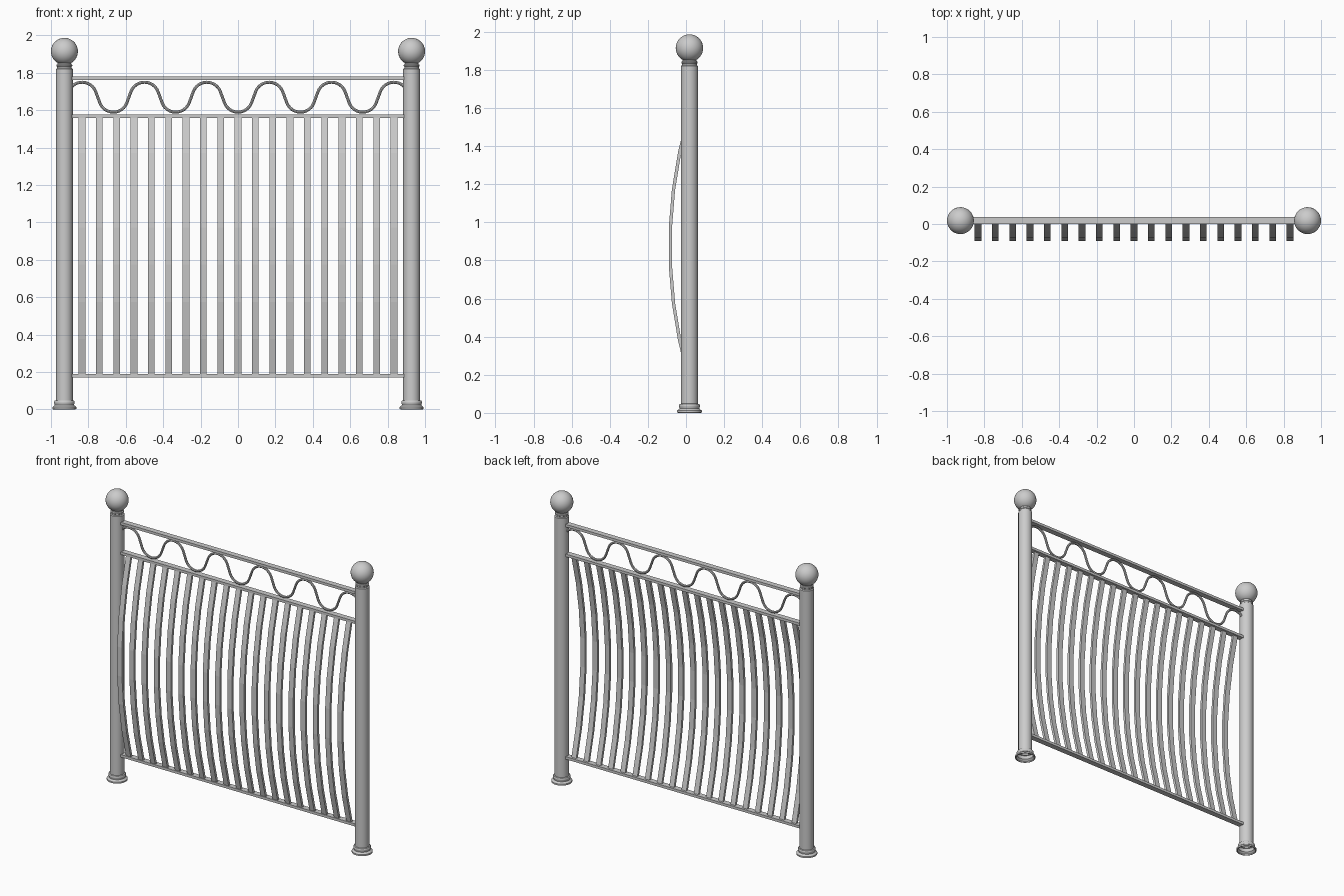
import bpy, bmesh, math
from mathutils import Vector

if "Cube" in bpy.data.objects:
    bpy.data.objects.remove(bpy.data.objects["Cube"])

Y0 = 0.018            # depth of the post and rail centre line
POST_X = 0.928
Z_LOW, Z_MID, Z_TOP = 0.18, 1.567, 1.77


def finish(bm, name, smooth=False):
    bmesh.ops.recalc_face_normals(bm, faces=bm.faces)
    me = bpy.data.meshes.new(name)
    bm.to_mesh(me)
    bm.free()
    ob = bpy.data.objects.new(name, me)
    bpy.context.collection.objects.link(ob)
    if smooth:
        bpy.ops.object.select_all(action='DESELECT')
        ob.select_set(True)
        bpy.context.view_layer.objects.active = ob
        bpy.ops.object.shade_smooth_by_angle(angle=math.radians(35))
    return ob


def lathe(name, profile, x, y, n=32):
    bm = bmesh.new()
    rings = [[bm.verts.new((x + r * math.cos(2 * math.pi * i / n),
                            y + r * math.sin(2 * math.pi * i / n), z))
              for i in range(n)] for r, z in profile]
    for a, b in zip(rings, rings[1:]):
        for i in range(n):
            j = (i + 1) % n
            bm.faces.new((a[i], a[j], b[j], b[i]))
    return finish(bm, name, True)


def sweep(bm, path, section, side):
    """Sweep a cross-section along a planar path; side is the plane normal."""
    rings = []
    for i, p in enumerate(path):
        t = (path[min(i + 1, len(path) - 1)] - path[max(i - 1, 0)]).normalized()
        nrm = side.cross(t)
        rings.append([bm.verts.new(p + side * u + nrm * v) for u, v in section])
    m = len(section)
    for a, b in zip(rings, rings[1:]):
        for i in range(m):
            j = (i + 1) % m
            bm.faces.new((a[i], a[j], b[j], b[i]))
    bm.faces.new(rings[0])
    bm.faces.new(rings[-1][::-1])


def rect(w, h):
    return [(-w / 2, -h / 2), (w / 2, -h / 2), (w / 2, h / 2), (-w / 2, h / 2)]


# Posts with stepped foot, collar and ball finial
post_profile = [(0.058, 0.0), (0.065, 0.002), (0.065, 0.012), (0.058, 0.017),
                (0.052, 0.022), (0.052, 0.027), (0.055, 0.032), (0.055, 0.041),
                (0.052, 0.046), (0.045, 0.048), (0.045, 1.82), (0.039, 1.824),
                (0.039, 1.832), (0.042, 1.835), (0.042, 1.842), (0.037, 1.846),
                (0.035, 1.86)]
for label, x in (("left", -POST_X), ("right", POST_X)):
    lathe(label + "_post", post_profile, x, Y0)
    bm = bmesh.new()
    bmesh.ops.create_uvsphere(bm, u_segments=32, v_segments=18, radius=0.072)
    bmesh.ops.translate(bm, verts=bm.verts, vec=(x, Y0, 1.914))
    finish(bm, label + "_ball_finial", True)

# Horizontal flat rails
for label, z in (("bottom", Z_LOW), ("middle", Z_MID), ("top", Z_TOP)):
    bm = bmesh.new()
    sweep(bm, [Vector((-0.89, Y0, z)), Vector((0.89, Y0, z))],
          rect(0.038, 0.018), Vector((0, 1, 0)))
    finish(bm, label + "_rail")

# Bowed vertical bars
bm = bmesh.new()
half = (Z_MID - Z_LOW) / 2
for k in range(19):
    x = -0.834 + k * 1.668 / 18
    path = []
    for i in range(8):
        s = -1 + 2 * i / 7
        path.append(Vector((x, -0.084 + 0.1 * s * s, Z_LOW + half + half * s)))
    sweep(bm, path, rect(0.036, 0.017), Vector((1, 0, 0)))
finish(bm, "bowed_bars")

# Wavy scroll between the upper rails: arcs joined by short straight runs
R, A = 0.0773, math.radians(70)
step, zc, amp = 1 / 6, 1.669, 0.08
quarter = [(R * math.sin(A * i / 6), R * (1 - math.cos(A * i / 6))) for i in range(7)]
lobe = [(-dx, dz) for dx, dz in quarter[:0:-1]] + quarter
path = []
for k in range(-5, 6):
    s = -1 if k % 2 == 0 else 1
    path += [Vector((k * step + dx, Y0, zc + s * (amp - dz))) for dx, dz in lobe]
path = [p for p in path if abs(p.x) < 0.89]
tube = [(0.008 * math.cos(math.pi * i / 4), 0.008 * math.sin(math.pi * i / 4))
        for i in range(8)]
bm = bmesh.new()
sweep(bm, path, tube, Vector((0, 1, 0)))
ob = finish(bm, "wave_scroll", True)
ob.data.shade_smooth()
